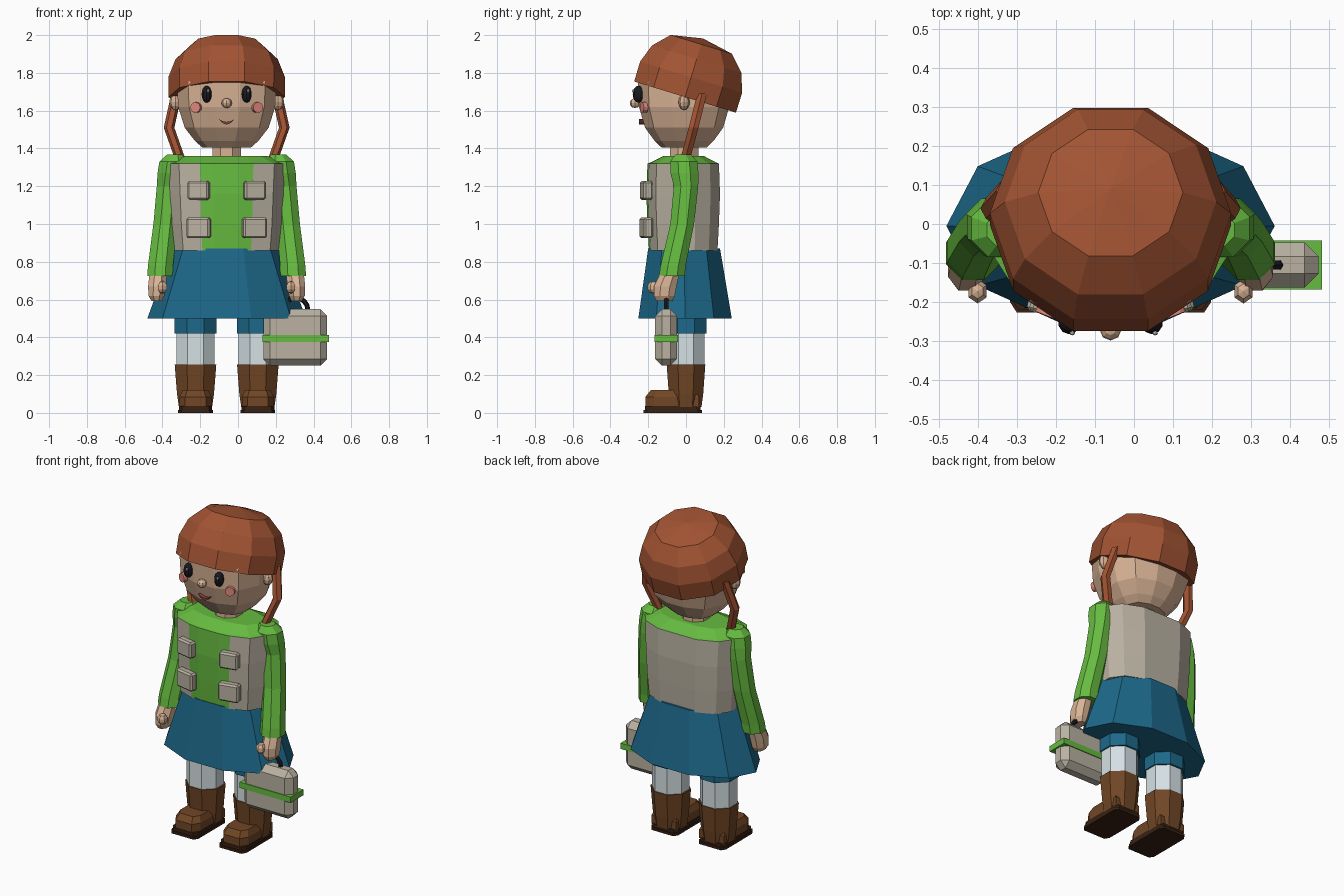
import bpy, bmesh
from math import sin, cos, pi, radians
from mathutils import Matrix, Vector

if "Cube" in bpy.data.objects:
    bpy.data.objects.remove(bpy.data.objects["Cube"])

AX = -0.06          # body mid-line; the hand luggage makes the model wider on +x


def mat(name, r, g, b):
    m = bpy.data.materials.new(name)
    m.diffuse_color = [(c / 255) ** 2.2 for c in (r, g, b)] + [1]
    m.use_nodes = True
    m.node_tree.nodes["Principled BSDF"].inputs["Base Color"].default_value = m.diffuse_color
    return m


HAIR = mat("auburn", 160, 84, 54)
SKIN = mat("skin", 216, 178, 148)
GREEN = mat("green", 102, 186, 66)
CREAM = mat("stone", 184, 176, 160)
BLUE = mat("blue", 34, 104, 136)
SOCK = mat("pale", 212, 224, 228)
BOOT = mat("brown", 112, 72, 42)
SOLE = mat("dark_brown", 58, 38, 26)
BLACK = mat("black", 32, 32, 38)
WHITE = mat("white", 240, 240, 240)
PINK = mat("pink", 222, 134, 122)
LIP = mat("lip", 140, 66, 60)


def finish(name, bm, *mats):
    bmesh.ops.recalc_face_normals(bm, faces=bm.faces[:])
    me = bpy.data.meshes.new(name)
    bm.to_mesh(me)
    bm.free()
    for m in mats:
        me.materials.append(m)
    ob = bpy.data.objects.new(name, me)
    bpy.context.collection.objects.link(ob)
    return ob


def skin_rings(rings):
    """Closed surface through a stack of equal-length rings."""
    bm = bmesh.new()
    vs = [[bm.verts.new(p) for p in r] for r in rings]
    n = len(vs[0])
    for a, b in zip(vs, vs[1:]):
        for i in range(n):
            bm.faces.new((a[i], a[(i + 1) % n], b[(i + 1) % n], b[i]))
    bm.faces.new(vs[0])
    bm.faces.new(vs[-1])
    return bm


def ring(n, x, y, z, rx, ry, phase=0, p=2):
    pts = []
    for i in range(n):
        a = phase + 2 * pi * i / n
        k = (abs(cos(a)) ** p + abs(sin(a)) ** p) ** (-1 / p)
        pts.append((x + rx * k * cos(a), y + ry * k * sin(a), z))
    return pts


def loft(name, m, n, stack, phase=0, p=2):
    return finish(name, skin_rings([ring(n, *s, phase, p) for s in stack]), m)


def box(name, m, loc, size, bevel=0, rot=0):
    bm = bmesh.new()
    bmesh.ops.create_cube(bm, size=1, matrix=Matrix.Diagonal((*size, 1)))
    if bevel:
        bmesh.ops.bevel(bm, geom=bm.edges[:], offset=bevel, segments=1, affect='EDGES')
    bm.transform(Matrix.Translation(loc) @ Matrix.Rotation(rot, 4, 'Z'))
    return finish(name, bm, m)


def ball(name, m, loc, size, u=8, v=6):
    bm = bmesh.new()
    bmesh.ops.create_uvsphere(bm, u_segments=u, v_segments=v, radius=1)
    bm.transform(Matrix.Translation(loc) @ Matrix.Diagonal((*size, 1)))
    return finish(name, bm, m)


# head and neck
loft("head", SKIN, 12, [(AX, -.01, z, r, r * .93) for z, r in
     ((1.405, .13), (1.44, .17), (1.51, .225), (1.62, .26), (1.75, .267), (1.87, .19))],
     radians(15), 2.6)
loft("neck", SKIN, 8, [(AX, -.01, z, .082, .082) for z in (1.33, 1.43)], pi / 8)

# tilted hair cap
hair = loft("hair_cap", HAIR, 10, [(0, 0, z, r * 1.04, r) for z, r in
            ((0, .296), (.11, .297), (.21, .26), (.292, .178), (.324, .002))])
hair.location = (AX, -.005, 1.672)
hair.rotation_euler.x = radians(-17)

# nose and mouth
ball("nose", SKIN, (AX, -.27, 1.64), (.028, .028, .026))
smile = [(t / 3 * .04, 1.541 + .014 * (t / 3) ** 2) for t in range(-3, 4)]
smile += [(t / 3 * .04, 1.527 + .026 * (t / 3) ** 2) for t in range(2, -3, -1)]
finish("mouth", skin_rings([[(AX + x, y, z) for x, z in smile] for y in (-.25, -.2)]), LIP)

# torso with open-front vest over a green top
half = [(.07, -.2), (.14, -.19), (.25, -.15), (.305, -.06), (.305, .06), (.25, .14), (.13, .19)]
section = half + [(-x, y) for x, y in reversed(half)]
levels = [(.86, .92, .93), (1.0, .96, .97), (1.16, .985, 1), (1.32, 1.01, .97),
          (1.325, .95, .9), (1.36, .72, .55)]
bm = skin_rings([[(AX + x * sx, -.01 + y * sy, z) for x, y in section] for z, sx, sy in levels])
for f in bm.faces:
    c = f.calc_center_median()
    strip = abs(c.x - AX) < .13 and c.y < -.1
    f.material_index = 1 if strip or c.z > 1.321 else 0
finish("vest_torso", bm, CREAM, GREEN)

# skirt
loft("skirt", BLUE, 10, [(AX, -.005, .5, .42, .26), (AX, -.01, .87, .285, .2)])

for s, side in ((-1, "left"), (1, "right")):
    def X(d):
        return AX + s * d

    # face details
    ball("eye_" + side, BLACK, (X(.106), -.252, 1.687), (.028, .03, .045), 10, 8)
    ball("eye_glint_" + side, WHITE, (X(.106) + .008, -.279, 1.705), (.007, .006, .009))
    ball("ear_" + side, SKIN, (X(.272), -.01, 1.645), (.032, .03, .042))
    bm = bmesh.new()
    bmesh.ops.create_cone(bm, cap_ends=True, segments=12, radius1=.028, radius2=.028, depth=.025)
    bm.transform(Matrix.Translation((X(.162), -.222, 1.617)) @ Matrix.Rotation(s * radians(22), 4, 'Z')
                 @ Matrix.Rotation(pi / 2, 4, 'X'))
    finish("cheek_" + side, bm, PINK)

    # hanging braid
    loft("braid_" + side, HAIR, 6, [(X(d), y, z, .028, .03) for d, y, z in
         ((.265, .085, 1.69), (.305, .04, 1.51), (.245, -.005, 1.34))])

    # sleeve, hand and thumb
    loft("sleeve_" + side, GREEN, 8, [(X(d), y, z, r, r) for d, y, z, r in
         ((.352, -.075, .725, .074), (.35, -.068, .78, .072), (.325, -.02, 1.0, .068),
          (.305, .0, 1.2, .07), (.292, -.008, 1.27, .08), (.284, -.012, 1.33, .078),
          (.275, -.015, 1.367, .045))], pi / 8)
    loft("hand_" + side, SKIN, 8, [(X(d), y, z, rx, ry) for d, y, z, rx, ry in
         ((.37, -.115, .592, .03, .045), (.372, -.115, .62, .045, .06),
          (.368, -.11, .67, .052, .065), (.362, -.085, .74, .05, .055))], pi / 8)
    ball("thumb_" + side, SKIN, (X(.34), -.172, .665), (.028, .033, .034), 6, 5)

    # vest pockets
    for z, w, h, tag in ((1.178, .115, .1, "upper"), (.98, .128, .11, "lower")):
        box(f"pocket_{tag}_{side}", CREAM, (X(.148), -.21, z), (w, .05, h), .01, s * radians(12))

    # leg: trouser, sock, boot and sole
    lx = X(.165)
    loft("trouser_" + side, BLUE, 8, [(lx, 0, z, .119, .117) for z in (.42, .6)], pi / 8)
    loft("sock_" + side, SOCK, 8, [(lx, 0, z, .11, .105) for z in (.24, .425)], pi / 8)
    loft("boot_shaft_" + side, BOOT, 8, [(lx, 0, z, r, r * .93) for z, r in
         ((.03, .095), (.1, .106), (.255, .119))], pi / 8)
    bm = skin_rings([[(lx + x * k, -.075 + (y + .075) * k, z) for x, y in
                     ((.085, .07), (.085, -.17), (.055, -.215), (-.055, -.215), (-.085, -.17), (-.085, .07))]
                     for z, k in ((.03, 1), (.085, 1), (.12, .8))])
    finish("boot_foot_" + side, bm, BOOT)
    for z0, z1, k, tag in ((0, .016, 1, "lower"), (.016, .036, .95, "upper")):
        bm = skin_rings([[(lx + x * k, -.07 + (y + .07) * k, z) for x, y in
                         ((.075, .085), (.092, .06), (.092, -.2), (.075, -.226),
                          (-.075, -.226), (-.092, -.2), (-.092, .06), (-.075, .085))] for z in (z0, z1)])
        finish(f"sole_{tag}_{side}", bm, SOLE)

# carried case with strap and arched handle
box("case", CREAM, (.303, -.105, .4), (.338, .116, .3), .036)
box("case_strap", GREEN, (.305, -.105, .394), (.352, .126, .036))
arch = []
for i in range(9):
    a = pi * i / 8
    out = Vector((cos(a), 0, sin(a)))
    c = Vector((.305, -.105, .545)) + out * .065
    arch.append([c + out * .013 * cos(t) + Vector((0, .013 * sin(t), 0))
                 for t in (k * pi / 3 for k in range(6))])
finish("case_handle", skin_rings(arch), BLACK)
